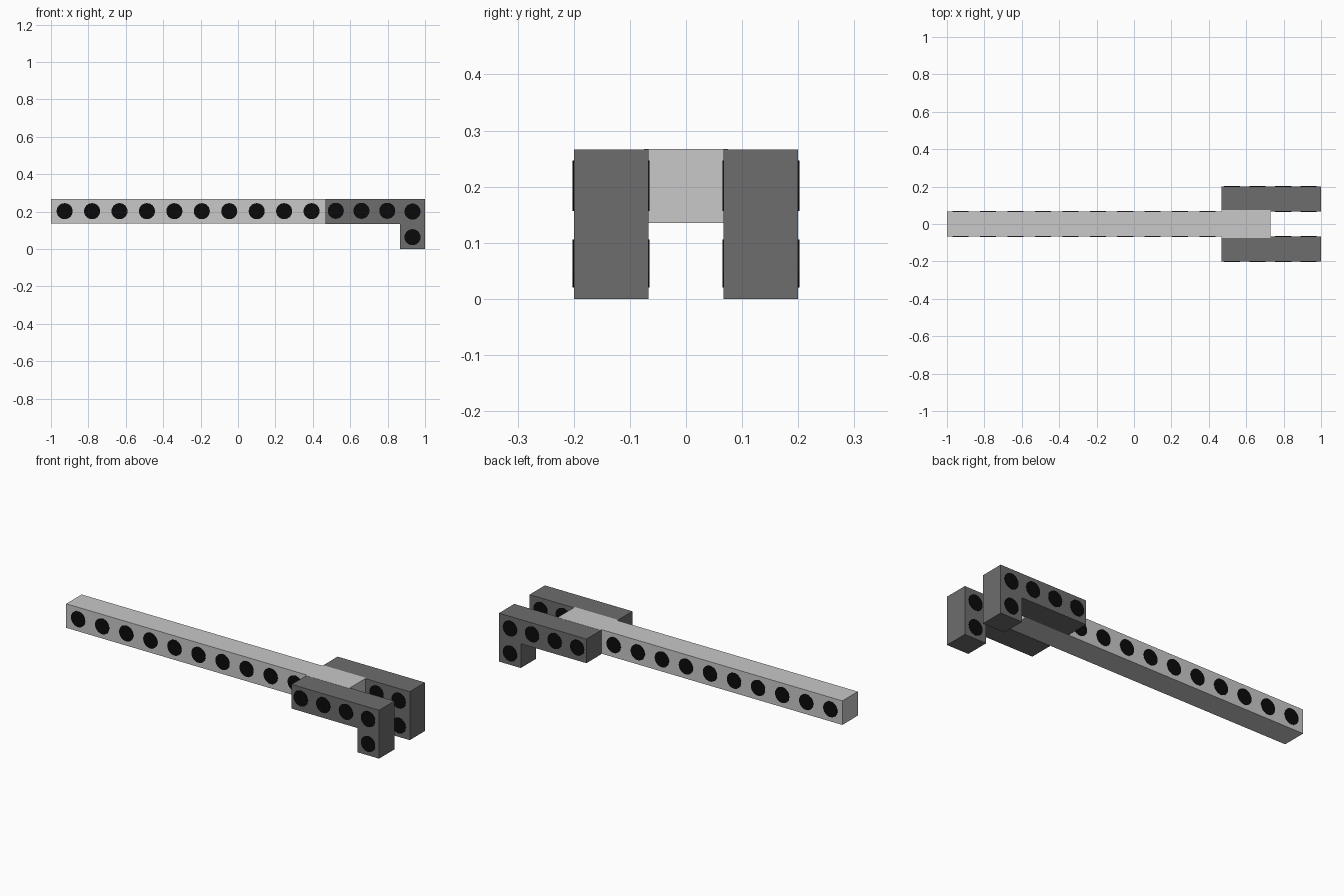
import bpy, bmesh, math
from mathutils import Matrix

if "Cube" in bpy.data.objects:
    bpy.data.objects.remove(bpy.data.objects["Cube"])

def material(name, v):
    m = bpy.data.materials.new(name)
    m.diffuse_color = (v, v, v, 1)
    m.use_nodes = True
    m.node_tree.nodes["Principled BSDF"].inputs["Base Color"].default_value = m.diffuse_color
    return m

LIGHT = material("light grey", 0.578)
DARK = material("dark grey", 0.153)
BLACK = material("black", 0.003)

def finish(bm, name, mat):
    bmesh.ops.recalc_face_normals(bm, faces=bm.faces[:])
    me = bpy.data.meshes.new(name)
    bm.to_mesh(me)
    bm.free()
    me.materials.append(mat)
    ob = bpy.data.objects.new(name, me)
    bpy.context.collection.objects.link(ob)
    return ob

def prism(name, outline, lo, hi, mat, axis="y"):
    """Extrude an outline: (x, z) along y, or (x, y) along z."""
    bm = bmesh.new()
    pos = (lambda p, t: (p[0], t, p[1])) if axis == "y" else (lambda p, t: (p[0], p[1], t))
    face = bm.faces.new([bm.verts.new(pos(p, lo)) for p in outline])
    ext = bmesh.ops.extrude_face_region(bm, geom=[face])
    for v in ext["geom"]:
        if isinstance(v, bmesh.types.BMVert):
            v.co = pos((v.co.x, v.co.z if axis == "y" else v.co.y), hi)
    return finish(bm, name, mat)

def discs(name, centres, y_faces):
    """Thin black hole markers, standing just proud of each side face."""
    bm = bmesh.new()
    for x, z in centres:
        for y in y_faces:
            bmesh.ops.create_cone(bm, cap_ends=True, segments=24, radius1=0.043,
                                  radius2=0.043, depth=0.004,
                                  matrix=Matrix.Translation((x, y, z)) @ Matrix.Rotation(math.pi / 2, 4, "X"))
    return finish(bm, name, BLACK)

# Long bar, slightly wider where the brackets clamp it
half = [(-1, 0.067), (0.467, 0.067), (0.467, 0.075), (0.73, 0.075)]
prism("long_bar", half + [(x, -y) for x, y in reversed(half)], 0.135, 0.2675, LIGHT, "z")
discs("bar_holes", [(-0.927 + 0.1467 * i, 0.202) for i in range(10)], (-0.067, 0.067))

# Pair of L-shaped brackets
ell = [(0.467, 0.1335), (0.867, 0.1335), (0.867, 0), (1, 0), (1, 0.2667), (0.467, 0.2667)]
spots = [(0.523, 0.204), (0.66, 0.204), (0.798, 0.204), (0.933, 0.2), (0.933, 0.063)]
for side, s in (("front", -1), ("back", 1)):
    prism(side + "_bracket", ell, s * 0.067, s * 0.2, DARK)
    discs(side + "_bracket_holes", spots, (s * 0.2,))
    discs(side + "_bracket_inner_holes", spots[2:], (s * 0.067,))
